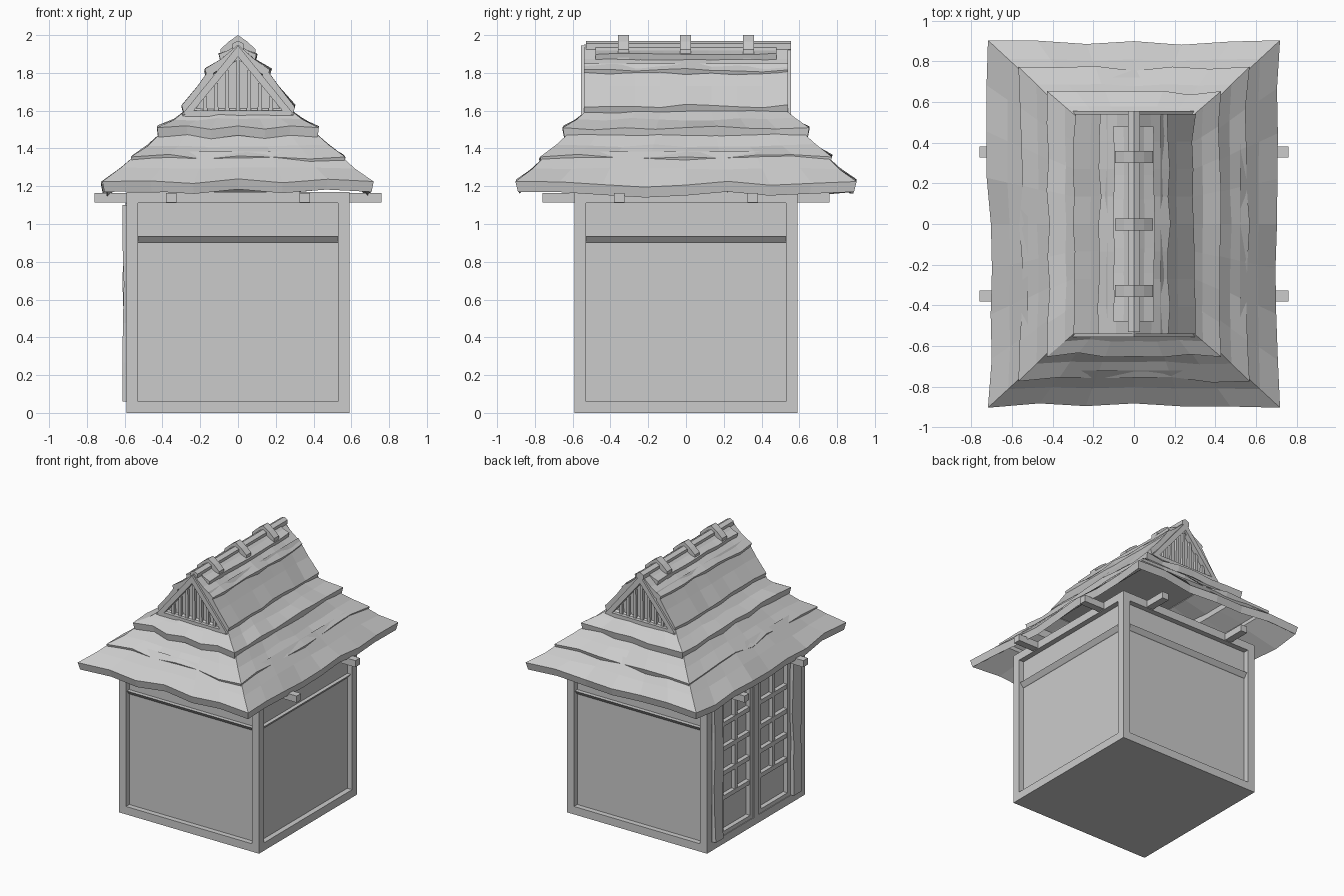
import bpy, bmesh, math, random
from mathutils import Vector

if "Cube" in bpy.data.objects:
    bpy.data.objects.remove(bpy.data.objects["Cube"])

random.seed(4)
MAT = bpy.data.materials.new("plain_grey")
MAT.diffuse_color = (0.6, 0.6, 0.6, 1)
MAT.use_nodes = True
MAT.node_tree.nodes["Principled BSDF"].inputs["Base Color"].default_value = MAT.diffuse_color


def finish(name, bm):
    bmesh.ops.recalc_face_normals(bm, faces=bm.faces)
    me = bpy.data.meshes.new(name)
    bm.to_mesh(me)
    bm.free()
    me.materials.append(MAT)
    ob = bpy.data.objects.new(name, me)
    bpy.context.collection.objects.link(ob)
    return ob


def box(name, x0, x1, y0, y1, z0, z1):
    bm = bmesh.new()
    bmesh.ops.create_cube(bm, size=1)
    for v in bm.verts:
        v.co = Vector((x0 if v.co.x < 0 else x1, y0 if v.co.y < 0 else y1,
                       z0 if v.co.z < 0 else z1))
    return finish(name, bm)


def sweep(name, rows, closed):
    """Skin a list of cross-sections; closed joins the last to the first."""
    bm = bmesh.new()
    vs = [[bm.verts.new(p) for p in r] for r in rows]
    n, m = len(vs), len(vs[0])
    for i in range(n if closed else n - 1):
        a, b = vs[i], vs[(i + 1) % n]
        for j in range(m):
            k = (j + 1) % m
            bm.faces.new((a[j], a[k], b[k], b[j]))
    if not closed:
        bm.faces.new(vs[0])
        bm.faces.new(vs[-1])
    return finish(name, bm)


def prism(name, xz, y0, y1):
    return sweep(name, [[(x, y, z) for x, z in xz] for y in (y0, y1)], False)


def jit(a):
    return random.uniform(-a, a)


# Walls: recessed core, sill, corner posts and top beams
box("wall_panels", -0.55, 0.55, -0.55, 0.55, 0.01, 1.15)
box("sill", -0.59, 0.59, -0.59, 0.59, 0, 0.06)
for sx in (-1, 1):
    for sy in (-1, 1):
        xs, ys = sorted((sx * 0.53, sx * 0.59)), sorted((sy * 0.53, sy * 0.59))
        box("corner_post", *xs, *ys, 0.06, 1.11)
for s in (-1, 1):
    a, b = sorted((s * 0.53, s * 0.59))
    box("top_beam_y", a, b, -0.59, 0.59, 1.11, 1.17)
    box("top_beam_x", -0.53, 0.53, a, b, 1.11, 1.17)

# Wedge rails on the three plain walls
wedge = [(0.54, 0.895), (0.555, 0.905), (0.58, 0.935), (0.54, 0.935)]
for s in (-1, 1):
    sweep("wall_rail", [[(x, s * d, z) for d, z in wedge] for x in (-0.53, 0.53)], False)
sweep("wall_rail_right", [[(d, y, z) for d, z in wedge] for y in (-0.53, 0.53)], False)

# Roof beams poking out on all sides
for s in (-1, 1):
    c = s * 0.353
    box("beam_across", -0.76, 0.76, c - 0.027, c + 0.027, 1.115, 1.165)
    box("beam_along", c - 0.027, c + 0.027, -0.76, 0.76, 1.115, 1.165)

# Door side (-x): rough posts and two lattice doors
for s in (-1, 1):
    rows = []
    for k in range(6):
        z, w = 0.06 + k * 0.208, 0.05 + jit(0.007)
        c, xo = s * 0.47, -0.608 + jit(0.006)
        rows.append([(xo, c - w, z), (xo, c + w, z), (-0.54, c + w, z), (-0.54, c - w, z)])
    sweep("door_post", rows, False)
box("door_centre_post", -0.595, -0.54, -0.03, 0.03, 0.06, 1.11)
for s in (-1, 1):
    def bar(name, ya, yb, z0, z1, xo=-0.585):
        a, b = sorted((s * ya, s * yb))
        box(name, xo, -0.545, a, b, z0, z1)
    bar("door_stile", 0.03, 0.065, 0.06, 1.11)
    bar("door_stile", 0.385, 0.425, 0.06, 1.11)
    bar("lattice_upright", 0.21, 0.24, 0.34, 1.11, -0.58)
    bar("door_bottom_rail", 0.065, 0.385, 0.06, 0.09)
    for k in range(5):
        z = 0.325 + k * 0.186
        bar("lattice_rail", 0.065, 0.385, z, z + 0.033, -0.582)


# Thatch skirts: ragged rings round the rectangle
def skirt(name, outer, inner, zb, zt, zi, rag, dip=0.0):
    nx, ny = 6, 8
    uv = [(-1 + 2 * i / nx, -1) for i in range(nx)] + [(1, -1 + 2 * i / ny) for i in range(ny)]
    uv += [(-u, -v) for u, v in uv]
    rows = []
    for u, v in uv:
        corner = abs(u) == 1 and abs(v) == 1
        o = 0.008 if corner else jit(rag)
        dz = 0 if corner else jit(rag)
        if abs(u) == 1:
            dz -= dip * (1 - abs(v))
        ox, oy = (outer[0] + o) * u, (outer[1] + o) * v
        ix, iy = inner[0] * u, inner[1] * v
        rows.append([(ox * 0.985, oy * 0.985, zb + dz), (ox, oy, zt + dz),
                     ((ox + ix) / 2, (oy + iy) / 2, (zt + zi) / 2 - 0.012 + jit(0.008)),
                     (ix, iy, zi), (ix, iy, zi - 0.07)])
    sweep(name, rows, True)


skirt("thatch_eave", (0.71, 0.895), (0.52, 0.72), 1.17, 1.225, 1.385, 0.016, 0.02)
skirt("thatch_second", (0.56, 0.765), (0.39, 0.60), 1.315, 1.355, 1.50, 0.014)
skirt("thatch_third", (0.42, 0.645), (0.25, 0.50), 1.46, 1.51, 1.625, 0.012)


# Thatch slopes beside the gables
def slope(name, hy, xo, zb, zt, xi, zi, rag):
    for s in (-1, 1):
        rows = []
        for i in range(9):
            y = hy * (-1 + i / 4)
            o, dz = jit(rag), jit(rag)
            x = xo + o
            rows.append([(s * (x - 0.012), y, zb + dz), (s * x, y, zt + dz),
                         (s * (x + xi) / 2, y, (zt + zi) / 2 - 0.008),
                         (s * xi, y, zi), (s * xi, y, zi - 0.08)])
        sweep(name, rows, False)


slope("thatch_fourth", 0.54, 0.295, 1.585, 1.625, 0.13, 1.85, 0.01)
slope("thatch_fifth", 0.54, 0.17, 1.775, 1.815, 0.0, 1.95, 0.01)
slope("thatch_cap", 0.48, 0.10, 1.85, 1.90, 0.0, 1.955, 0.004)
prism("gable_core", [(-0.26, 1.56), (0.26, 1.56), (0, 1.92)], -0.515, 0.515)

# Gable frames and slats at both ends
for s in (-1, 1):
    f0, f1 = sorted((s * 0.50, s * 0.555))
    for m in (-1, 1):
        prism("gable_board", [(m * 0.30, 1.575), (m * 0.235, 1.60), (0, 1.885), (0, 1.945)], f0, f1)
    prism("gable_sill", [(-0.30, 1.57), (0.30, 1.57), (0.25, 1.60), (-0.25, 1.60)], f0, f1 + 0.0)
    g0, g1 = sorted((s * 0.50, s * 0.535))
    for k in range(-3, 4):
        x = k * 0.058
        top = 1.885 - abs(x) * 1.2
        prism("gable_slat", [(x - 0.012, 1.59), (x + 0.012, 1.59), (x + 0.009, top),
                             (x - 0.009, top)], g0, g1)

# Ridge pole and three saddles
hexa = [(0.034 * math.cos(a), 1.94 + 0.03 * math.sin(a))
        for a in [math.radians(30 + 60 * i) for i in range(6)]]
prism("ridge_pole", hexa, -0.53, 0.555)
for y in (-0.33, -0.003, 0.33):
    for m in (-1, 1):
        prism("ridge_saddle", [(0, 2.0), (m * 0.05, 1.965), (m * 0.093, 1.925),
                               (m * 0.093, 1.87), (m * 0.06, 1.89), (0, 1.94)],
              y - 0.029, y + 0.029)
